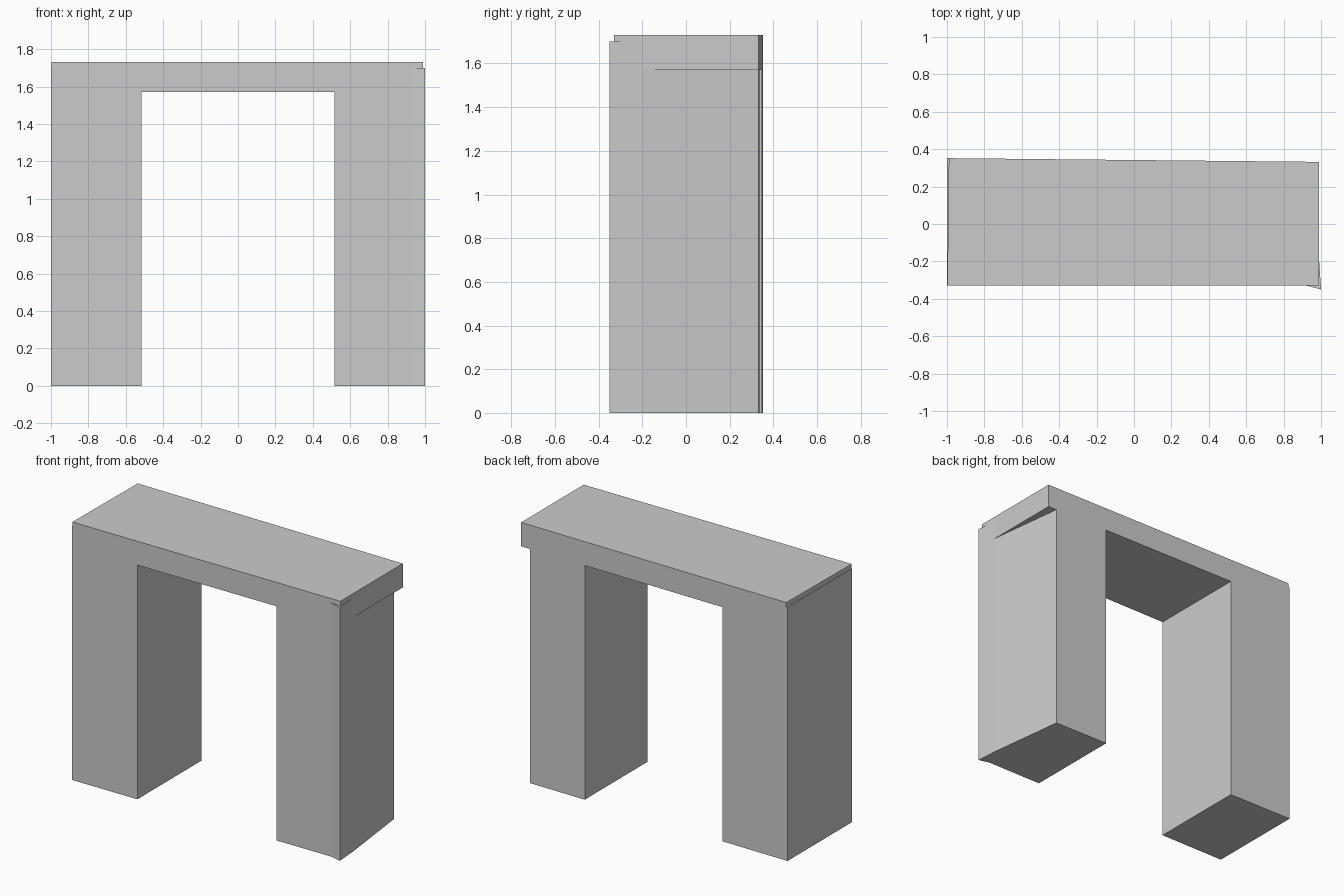
import bpy
import bmesh

cube = bpy.data.objects.get("Cube")
if cube:
    bpy.data.objects.remove(cube, do_unlink=True)

# Plain grey surface
grey = bpy.data.materials.new("plain_grey")
grey.use_nodes = True
colour = (0.6, 0.6, 0.6, 1)
grey.diffuse_color = colour
grey.node_tree.nodes["Principled BSDF"].inputs["Base Color"].default_value = colour


def prism(name, outline, bottom, top):
    """Extrude a plan outline between two heights."""
    bm = bmesh.new()
    base = bm.faces.new([bm.verts.new((x, y, bottom)) for x, y in outline])
    grown = bmesh.ops.extrude_face_region(bm, geom=[base])["geom"]
    verts = [v for v in grown if isinstance(v, bmesh.types.BMVert)]
    bmesh.ops.translate(bm, verts=verts, vec=(0, 0, top - bottom))
    bmesh.ops.recalc_face_normals(bm, faces=bm.faces)
    mesh = bpy.data.meshes.new(name)
    bm.to_mesh(mesh)
    bm.free()
    mesh.materials.append(grey)
    obj = bpy.data.objects.new(name, mesh)
    bpy.context.collection.objects.link(obj)
    return obj


FRONT = -0.33
INNER = 0.515
LEG_TOP = 1.70


def back(x):
    """The back wall runs slightly askew."""
    return 0.342 - 0.01 * x


# Lintel across the top
prism("lintel", [(-0.998, FRONT), (0.99, FRONT), (0.99, back(0.99)), (-0.99, back(-0.99))],
      1.57, 1.73)

# Left leg, with a flared front corner and a skewed outer side
prism("left_leg", [(INNER, FRONT), (0.925, FRONT), (1, -0.35), (0.99, -0.2),
                   (0.925, back(0.925)), (INNER, back(INNER))], 0, LEG_TOP)

# Right leg, with a straight outer side
prism("right_leg", [(-1, FRONT), (-INNER, FRONT), (-INNER, back(-INNER)),
                    (-1, back(-1))], 0, LEG_TOP)
